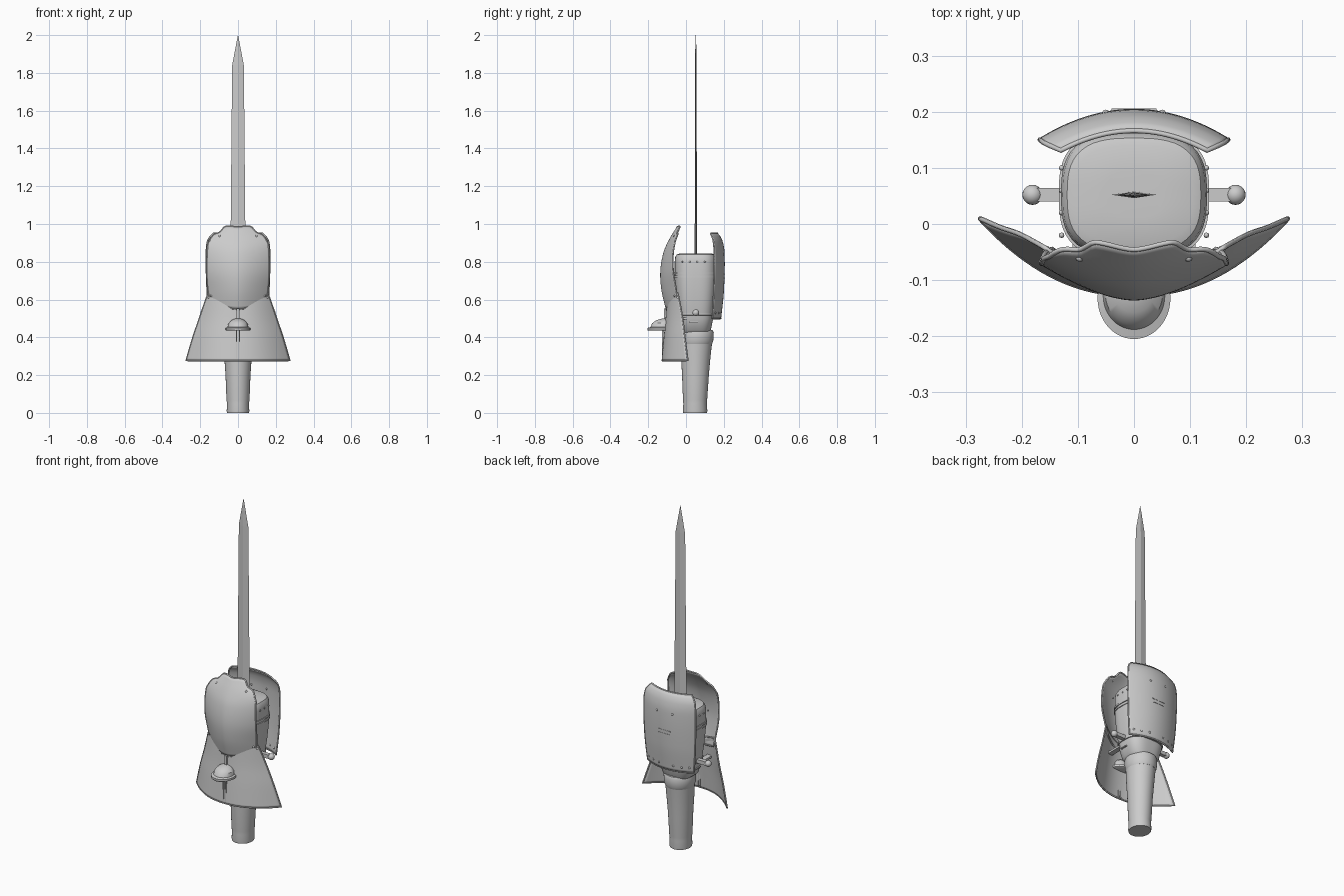
import bpy, bmesh
from math import sin, cos, pi

if "Cube" in bpy.data.objects:
    bpy.data.objects.remove(bpy.data.objects["Cube"])

CY = 0.052  # arm axis in y


def add_mesh(name, verts, faces, smooth=True):
    me = bpy.data.meshes.new(name)
    me.from_pydata(verts, [], faces)
    bm = bmesh.new()
    bm.from_mesh(me)
    bmesh.ops.recalc_face_normals(bm, faces=bm.faces)
    bm.to_mesh(me)
    bm.free()
    ob = bpy.data.objects.new(name, me)
    bpy.context.collection.objects.link(ob)
    if smooth:
        bpy.ops.object.select_all(action='DESELECT')
        bpy.context.view_layer.objects.active = ob
        ob.select_set(True)
        bpy.ops.object.shade_smooth_by_angle(angle=0.6)
    return ob


def loft(name, rings, exp=2.0, n=48):
    """Stack of superellipse rings (z, rx, ry, cy), capped."""
    verts, faces = [], []
    for z, rx, ry, cy in rings:
        for i in range(n):
            c, s = cos(2*pi*i/n), sin(2*pi*i/n)
            k = (abs(c)**exp + abs(s)**exp) ** (-1/exp)
            verts.append((rx*k*c, cy + ry*k*s, z))
    for r in range(len(rings)-1):
        for i in range(n):
            j = (i+1) % n
            faces.append((r*n+i, r*n+j, (r+1)*n+j, (r+1)*n+i))
    faces += [tuple(range(n)), tuple(range((len(rings)-1)*n, len(rings)*n))]
    return add_mesh(name, verts, faces)


def interp(table, t):
    """Smooth (Catmull-Rom) interpolation of rows keyed by first entry."""
    t = max(table[0][0], min(table[-1][0], t))
    i = max(k for k in range(len(table)-1) if table[k][0] <= t)
    a, b = table[i], table[i+1]
    p, q = table[max(i-1, 0)], table[min(i+2, len(table)-1)]
    h = b[0]-a[0]
    f = (t-a[0])/h
    out = []
    for k in range(1, len(a)):
        ma = (b[k]-p[k])/(b[0]-p[0])*h
        mb = (q[k]-a[k])/(q[0]-a[0])*h
        out.append((2*f**3-3*f*f+1)*a[k] + (f**3-2*f*f+f)*ma
                   + (3*f*f-2*f**3)*b[k] + (f**3-f*f)*mb)
    return out


def surf(rows, p, u, z):
    w, yc, ys = interp(rows, z)
    return (w*u, yc + (ys-yc)*abs(u)**p, z)


def plate(name, rows, p, bottom, top, nu=40, nv=28, thick=0.006):
    """Curved armour sheet with a rolled rim; rows = (z, half width, y mid, y side)."""
    verts, faces = [], []
    for j in range(nv+1):
        for i in range(nu+1):
            u = -1 + 2*i/nu
            zb, zt = bottom(abs(u)), top(abs(u))
            verts.append(surf(rows, p, u, zb + (zt-zb)*j/nv))
    w = nu+1
    for j in range(nv):
        for i in range(nu):
            a = j*w+i
            faces.append((a, a+1, a+1+w, a+w))
    ob = add_mesh(name, verts, faces)
    m = ob.modifiers.new("thickness", 'SOLIDIFY')
    m.thickness, m.offset = thick, 0
    loop = list(range(w)) + [j*w+nu for j in range(1, nv+1)]
    loop += [nv*w+i for i in range(nu-1, -1, -1)] + [j*w for j in range(nv-1, 0, -1)]
    cu = bpy.data.curves.new(name+"_rim", 'CURVE')
    cu.dimensions, cu.bevel_depth, cu.bevel_resolution = '3D', 0.0045, 2
    sp = cu.splines.new('POLY')
    sp.points.add(len(loop)-1)
    for pt, k in zip(sp.points, loop):
        pt.co = (*verts[k], 1)
    sp.use_cyclic_u = True
    bpy.context.collection.objects.link(bpy.data.objects.new(name+"_rim", cu))


def ball(name, loc, r, seg=12):
    bpy.ops.mesh.primitive_uv_sphere_add(segments=seg, ring_count=seg//2, radius=r, location=loc)
    bpy.context.object.name = name
    bpy.ops.object.shade_smooth()


def box(name, loc, size):
    bpy.ops.mesh.primitive_cube_add(size=1, location=loc)
    ob = bpy.context.object
    ob.name, ob.scale = name, size
    m = ob.modifiers.new("bevel", 'BEVEL')
    m.width, m.segments = 0.0015, 2


# forearm sleeve with cuff
loft("sleeve", [(0, .058, .063, .048), (.01, .06, .065, .048), (.05, .058, .062, .048),
                (.07, .061, .064, .048), (.2, .066, .071, .05), (.3, .073, .078, .052),
                (.37, .077, .083, .055)])
loft("cuff", [(.365, .077, .083, .055), (.38, .083, .088, .056), (.425, .085, .09, .057),
              (.438, .08, .085, .056), (.44, .06, .065, .055)])

# gauntlet body with rounded top
loft("gauntlet_body", [(.42, .07, .07, CY), (.44, .092, .08, CY), (.5, .108, .092, CY),
                       (.6, .121, .104, CY), (.7, .13, .112, CY), (.8, .13, .112, CY),
                       (.825, .127, .109, CY), (.838, .119, .101, CY), (.843, .105, .088, CY),
                       (.845, .05, .04, CY)], exp=2.9, n=64)
for z, rx, ry in ((.722, .134, .116), (.74, .134, .116), (.522, .115, .099)):
    loft("body_band", [(z-.006, rx-.01, ry-.01, CY), (z-.005, rx, ry, CY),
                       (z+.005, rx, ry, CY), (z+.006, rx-.01, ry-.01, CY)], exp=2.9, n=64)
for s in (-1, 1):
    for y in (-.02, .02, .06, .1):
        ball("body_rivet", (s*.129, y, .8), .005, 8)
    box("body_slit", (s*.104, CY-.01, .48), (.012, .045, .006))
    # side pegs
    box("side_peg", (s*.14, CY, .53), (.07, .024, .022))
    ball("peg_knob", (s*.181, CY, .53), .018, 20)
    # brackets that hold the skirt
    box("skirt_bracket", (s*.095, -.04, .5), (.03, .09, .012))

# blade: diamond section
sec = [(.84, .04, .006), (1.84, .031, .004), (1.93, .014, .003), (2.0, .0006, .0006)]
bv = [v for z, w, t in sec for v in ((w, CY, z), (0, CY+t, z), (-w, CY, z), (0, CY-t, z))]
bf = [(4*r+i, 4*r+(i+1) % 4, 4*r+4+(i+1) % 4, 4*r+4+i) for r in range(3) for i in range(4)]
add_mesh("blade", bv, bf + [(0, 1, 2, 3), (12, 13, 14, 15)], smooth=False)

# tall front guard
front = [(.54, .138, -.102, -.04), (.65, .158, -.127, -.052), (.75, .165, -.133, -.068),
         (.85, .163, -.116, -.068), (.92, .158, -.085, -.05), (.99, .15, -.042, .005)]
front_top = [(0, .984), (.45, .986), (.62, .957), (.8, .945), (.9, .928), (1, .89)]
plate("front_guard", front, 1.7, lambda u: .55 + .035*u*u, lambda u: interp(front_top, u)[0])

# flared skirt plate
skirt = [(.275, .275, -.126, .01), (.4, .238, -.115, -.006), (.5, .204, -.105, -.018),
         (.6, .17, -.098, -.036), (.64, .155, -.095, -.045)]
plate("skirt_guard", skirt, 2.2, lambda u: .277, lambda u: .58 + .055*u)

# back guard
back = [(.5, .15, .183, .14), (.65, .163, .198, .147), (.85, .167, .201, .15),
        (.92, .157, .187, .143), (.95, .13, .166, .131)]
plate("back_guard", back, 2, lambda u: .5, lambda u: .95)
for z, w in ((.715, .07), (.735, .08)):
    box("back_vent", (0, .201, z), (w, .009, .006))

# rivets on the guards
for s in (-1, 1):
    for rows, p, u, z in ((front, 1.7, .62, .935), (front, 1.7, .92, .62), (skirt, 2.2, .94, .61),
                          (back, 2, .85, .53), (back, 2, .6, .53), (back, 2, .3, .53),
                          (back, 2, .3, .84)):
        ball("guard_rivet", surf(rows, p, s*u, z), .007, 8)

# lamp dome on the skirt, with its stem and post
loft("lamp_dome", [(.435, .058, .07, -.133), (.438, .065, .073, -.132), (.45, .065, .073, -.132),
                   (.454, .055, .06, -.128), (.475, .051, .054, -.125), (.49, .036, .04, -.118),
                   (.498, .018, .02, -.112), (.5, .004, .005, -.11)])
box("lamp_stem", (0, -.109, .52), (.014, .016, .065))
for s in (-1, 1):
    box("lamp_post", (s*.007, -.122, .357), (.006, .012, .16))
